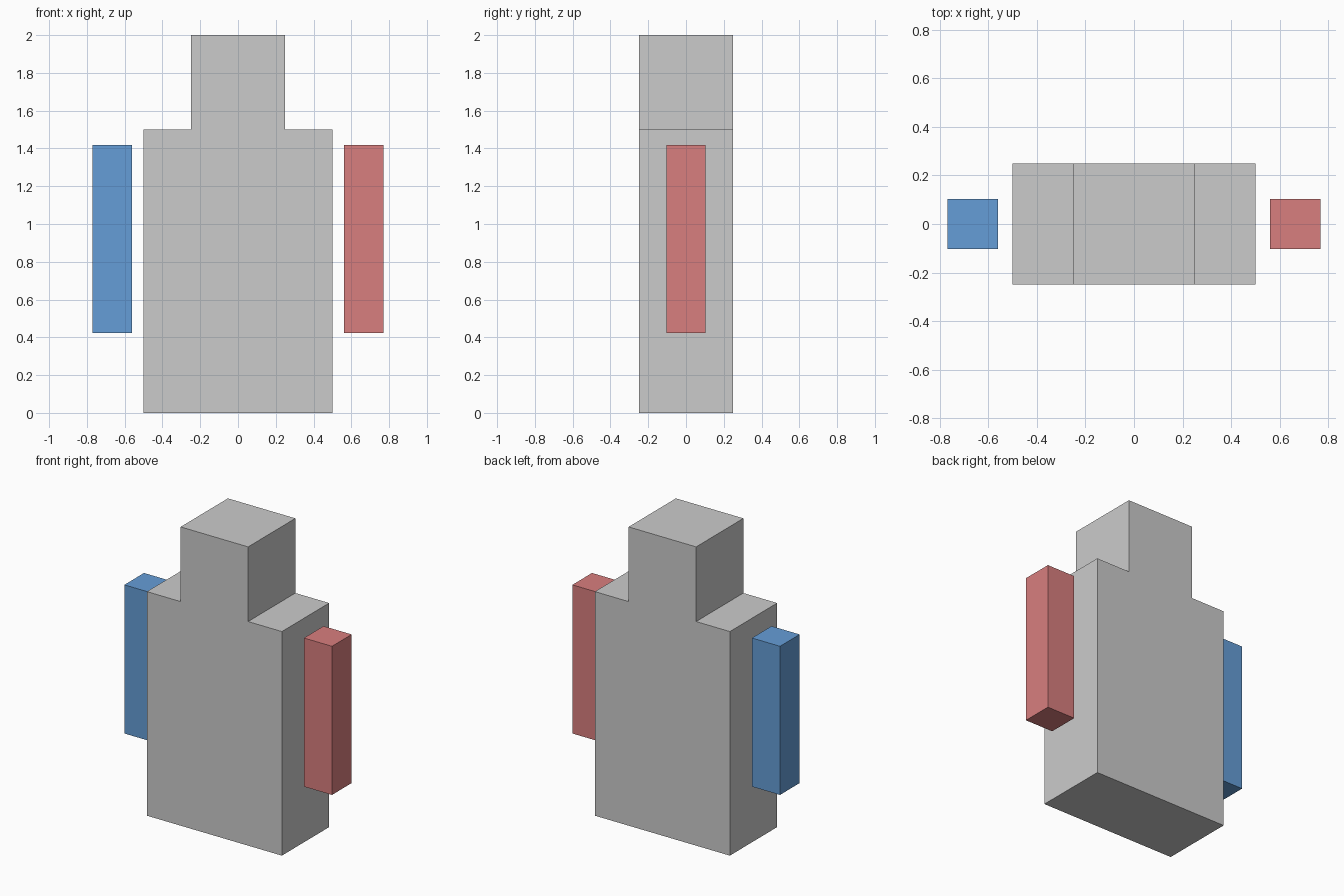
import bpy
import bmesh

if "Cube" in bpy.data.objects:
    bpy.data.objects.remove(bpy.data.objects["Cube"])


def extruded_profile(name, profile, half_depth):
    """Extrude an x/z outline from front (-y) to back (+y)."""
    bm = bmesh.new()
    face = bm.faces.new([bm.verts.new((x, -half_depth, z)) for x, z in profile])
    result = bmesh.ops.extrude_face_region(bm, geom=[face], use_keep_orig=True)
    verts = [g for g in result["geom"] if isinstance(g, bmesh.types.BMVert)]
    bmesh.ops.translate(bm, verts=verts, vec=(0, 2 * half_depth, 0))
    bmesh.ops.recalc_face_normals(bm, faces=bm.faces)
    mesh = bpy.data.meshes.new(name)
    bm.to_mesh(mesh)
    bm.free()
    obj = bpy.data.objects.new(name, mesh)
    bpy.context.collection.objects.link(obj)
    return obj


# Torso and head as one stepped block
half = [(0.5, 0), (0.5, 1.5), (0.25, 1.5), (0.25, 2)]
extruded_profile("body", half + [(-x, z) for x, z in reversed(half)], 0.25)

# Detached side arms
for name, side, color in (
    ("left_arm", -1, (0.13, 0.34, 0.68, 1)),
    ("right_arm", 1, (0.69, 0.21, 0.21, 1)),
):
    bpy.ops.mesh.primitive_cube_add(size=1, location=(side * 0.665, 0, 0.92))
    arm = bpy.context.object
    arm.name = name
    arm.scale = (0.208, 0.208, 0.995)
    bpy.ops.object.transform_apply(location=False, rotation=False, scale=True)
    mat = bpy.data.materials.new(name + "_color")
    mat.diffuse_color = color
    mat.use_nodes = True
    mat.node_tree.nodes["Principled BSDF"].inputs["Base Color"].default_value = mat.diffuse_color
    arm.data.materials.append(mat)
